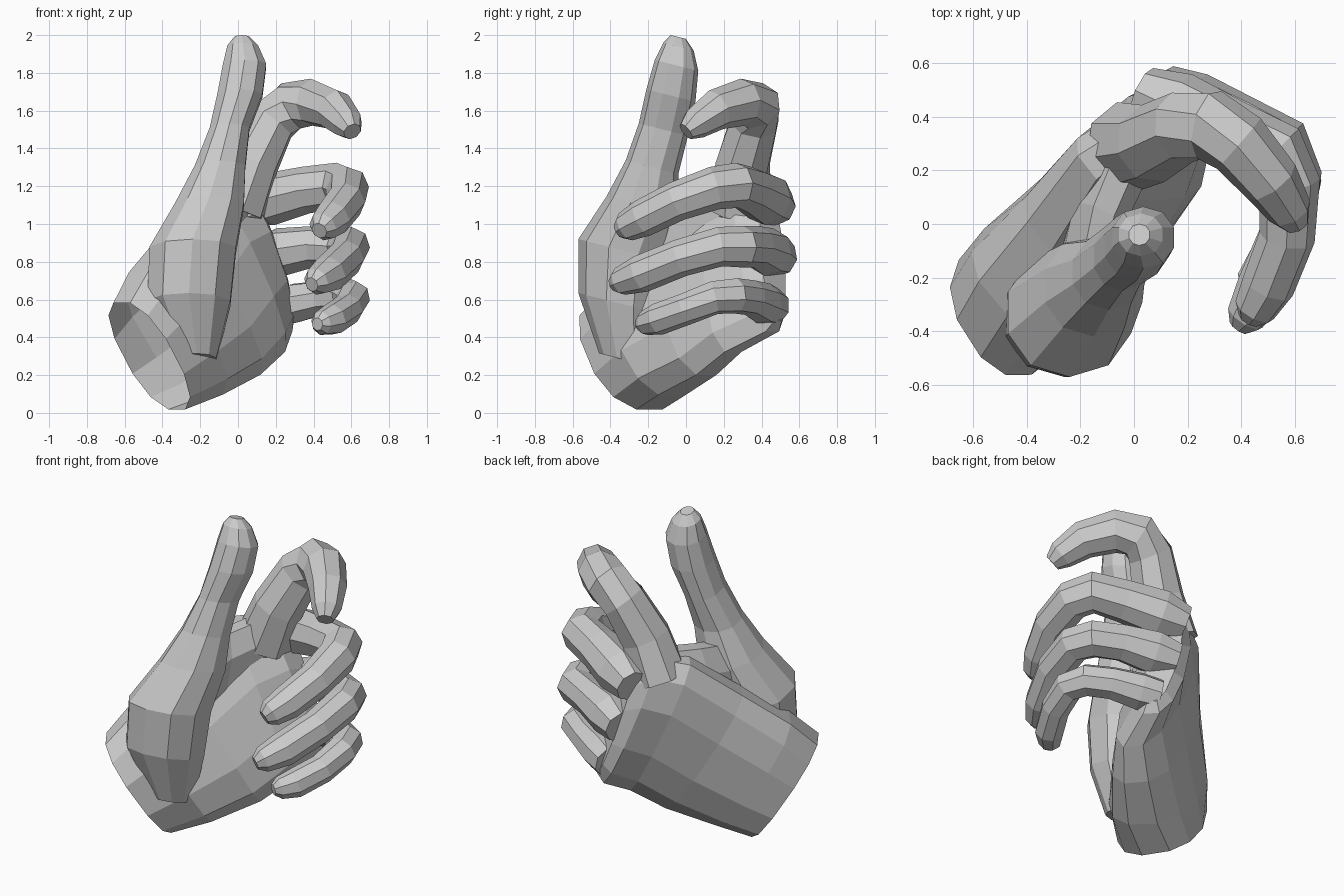
import bpy, bmesh, math
from mathutils import Vector as V

if "Cube" in bpy.data.objects:
    bpy.data.objects.remove(bpy.data.objects["Cube"])


def loft(name, sections, sides=8, power=1.0):
    """Closed skin over rings given as (centre, axis a, axis b)."""
    bm = bmesh.new()
    rings = []
    for c, a, b in sections:
        ring = []
        for i in range(sides):
            t = 2 * math.pi * (i + 0.5) / sides
            ct, st = math.cos(t), math.sin(t)
            ct = math.copysign(abs(ct) ** power, ct)
            st = math.copysign(abs(st) ** power, st)
            ring.append(bm.verts.new(V(c) + V(a) * ct + V(b) * st))
        rings.append(ring)
    for r, s in zip(rings, rings[1:]):
        for i in range(sides):
            j = (i + 1) % sides
            bm.faces.new((r[i], r[j], s[j], s[i]))
    bm.faces.new(rings[0])
    bm.faces.new(rings[-1])
    bmesh.ops.recalc_face_normals(bm, faces=bm.faces)
    me = bpy.data.meshes.new(name)
    bm.to_mesh(me)
    bm.free()
    ob = bpy.data.objects.new(name, me)
    bpy.context.collection.objects.link(ob)
    return ob


def finger(name, path):
    """Tube through (x, y, z, radius) points, framed by its bending plane."""
    p = [V(q[:3]) for q in path]
    side = (p[1] - p[0]).cross(p[-1] - p[-2]).normalized()
    secs = []
    for i, q in enumerate(path):
        d0 = (p[i] - p[max(i - 1, 0)]).normalized()
        d1 = (p[min(i + 1, len(p) - 1)] - p[i]).normalized()
        t = (d0 + d1).normalized()
        u = (side - t * side.dot(t)).normalized()
        secs.append((p[i], u * q[3], t.cross(u) * q[3]))
    return loft(name, secs, 8)


# Palm, from the wrist opening to the knuckle row
wrist = (V((-.47, -.31, .30)), V((-.15, -.12, .29)), V((.14, -.22, 0)))
hand = loft("hand", [
    wrist,
    ((-.33, -.18, .42), (-.20, -.10, .34), (.17, -.20, .02)),
    ((-.14, .03, .58), (-.22, -.08, .39), (.14, -.17, 0)),
    ((.02, .23, .76), (-.20, -.02, .45), (.11, -.14, 0)),
    ((.12, .39, .83), (-.14, -.07, .41), (.10, -.11, 0)),
    ((.17, .46, .82), (-.11, -.03, .34), (.06, -.06, 0)),
], 12, 0.85)

# Thumb with its fleshy base: x, y, z, x radius, y radius
thumb = loft("thumb", [((x, y, z), (rx, 0, 0), (0, ry, -.25 * ry)) for x, y, z, rx, ry in [
    (-.22, -.32, .28, .11, .14), (-.26, -.35, .58, .23, .22),
    (-.24, -.33, .86, .24, .24), (-.15, -.23, 1.10, .19, .19),
    (-.095, -.18, 1.30, .14, .14), (-.045, -.12, 1.50, .11, .13),
    (.01, -.08, 1.68, .125, .13), (.035, -.05, 1.84, .12, .115),
    (.025, -.04, 1.94, .085, .08), (.02, -.04, 1.99, .04, .04)]], 10, 0.95)

# Web of skin between thumb and index finger
web = loft("thumb_web", [
    ((-.19, -.22, .93), (.11, -.03, 0), (.03, .02, .25)),
    ((-.14, .03, .98), (.10, -.05, 0), (.03, .02, .25)),
    ((-.02, .29, 1.05), (.10, -.07, 0), (.02, .02, .22)),
], 8)

# Curled fingers
parts = [thumb, web]
parts.append(finger("index_finger", [
    (-.02, .29, 1.08, .17), (.07, .30, 1.32, .15), (.18, .36, 1.54, .135),
    (.28, .37, 1.625, .135), (.39, .30, 1.645, .125), (.51, .16, 1.605, .11),
    (.58, .05, 1.53, .085), (.605, .0, 1.49, .05)]))
parts.append(finger("middle_finger", [
    (.03, .49, 1.09, .10), (.16, .43, 1.13, .14), (.36, .34, 1.18, .125),
    (.53, .27, 1.205, .12), (.58, .15, 1.19, .115), (.57, -.05, 1.12, .105),
    (.50, -.23, 1.03, .10), (.45, -.32, .985, .08), (.43, -.355, .965, .045)]))
parts.append(finger("ring_finger", [
    (.10, .50, .82, .10), (.22, .44, .85, .13), (.40, .37, .88, .11),
    (.55, .30, .88, .11), (.595, .18, .88, .105), (.57, -.03, .82, .10),
    (.48, -.24, .735, .10), (.415, -.35, .695, .075), (.39, -.385, .68, .04)]))
parts.append(finger("little_finger", [
    (.20, .46, .56, .10), (.30, .41, .58, .11), (.45, .34, .61, .095),
    (.57, .26, .62, .095), (.61, .15, .61, .09), (.58, .0, .55, .085),
    (.50, -.15, .495, .085), (.44, -.22, .475, .065), (.42, -.25, .47, .035)]))

# Weld everything into one skin
bpy.context.view_layer.objects.active = hand
for part in parts:
    mod = hand.modifiers.new("union", 'BOOLEAN')
    mod.operation = 'UNION'
    mod.solver = 'EXACT'
    mod.object = part
    bpy.ops.object.modifier_apply(modifier=mod.name)
    bpy.data.objects.remove(part)

# Open the wrist
n = wrist[1].cross(wrist[2]).normalized()
bm = bmesh.new()
bm.from_mesh(hand.data)
cap = [f for f in bm.faces if all(abs((v.co - wrist[0]).dot(n)) < .002 for v in f.verts)]
bmesh.ops.delete(bm, geom=cap, context='FACES')
bm.to_mesh(hand.data)
bm.free()
